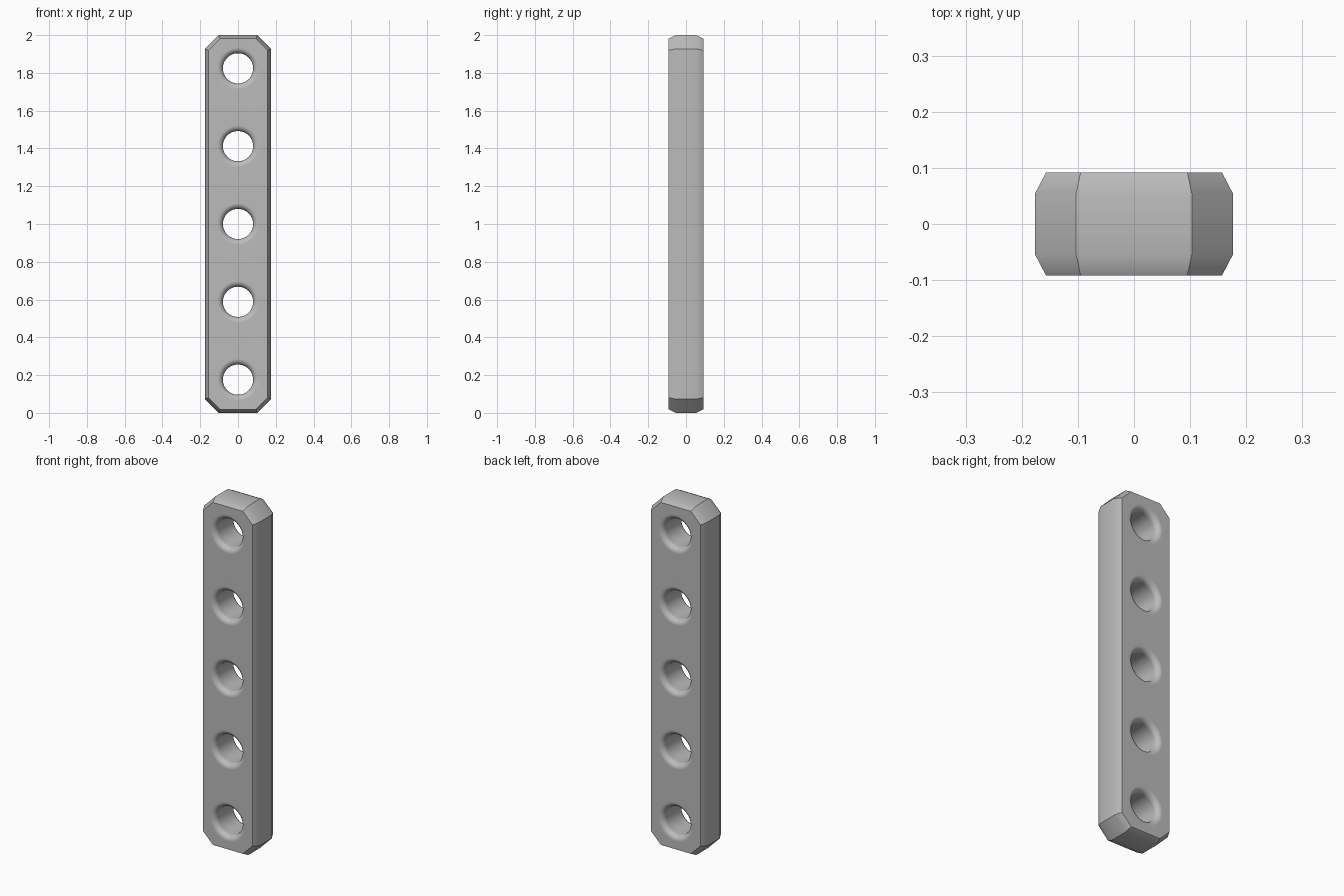
import bpy, bmesh, math

cube = bpy.data.objects.get("Cube")
if cube:
    bpy.data.objects.remove(cube)

HALF_W, HALF_D, SIDE_D = 0.176, 0.0915, 0.055
CORNER, INSET = 0.073, 0.019
HOLE_R, FLARE, SPACING, SEGS = 0.08, 0.03, 0.412, 48

bm = bmesh.new()


def ring(points, y):
    return [bm.verts.new((x, y, z)) for x, z in points]


def bridge(rings):
    for a, b in zip(rings, rings[1:]):
        for i in range(len(a)):
            j = (i + 1) % len(a)
            bm.faces.new((a[i], a[j], b[j], b[i]))


def octagon(inset):
    # Rectangle with cut corners, offset evenly inward
    w, h = HALF_W - inset, 1 - inset
    c = CORNER - inset * (1 - math.tan(math.pi / 8))
    quarter = [(w, h - c), (w - c, h)]
    right = [(x, -z) for x, z in reversed(quarter)] + quarter
    return [(x, 1 + z) for x, z in right + [(-x, -z) for x, z in right]]


def circle(r, zc):
    angles = [2 * math.pi * i / SEGS for i in range(SEGS)]
    return [(r * math.cos(a), zc + r * math.sin(a)) for a in angles]


# Outer walls with beveled front and back rims
walls = [ring(octagon(i), y) for i, y in
         ((INSET, -HALF_D), (0, -SIDE_D), (0, SIDE_D), (INSET, HALF_D))]
bridge(walls)
front, back = [walls[0]], [walls[-1]]

# Through holes with rounded mouths on both faces
arc = [i * math.pi / 12 for i in range(7)]
profile = [(HOLE_R + FLARE * (1 - math.sin(a)),
            -HALF_D + FLARE * (1 - math.cos(a))) for a in arc]
profile += [(r, -y) for r, y in reversed(profile)]
for k in range(-2, 3):
    rings = [ring(circle(r, 1 + k * SPACING), y) for r, y in profile]
    bridge(rings)
    front.append(rings[0])
    back.append(rings[-1])

# Flat front and back faces around the holes
for loops, direction in ((front, -1), (back, 1)):
    edges = [bm.edges.get((l[i - 1], l[i])) for l in loops for i in range(len(l))]
    bmesh.ops.triangle_fill(bm, edges=edges, use_beauty=True, normal=(0, direction, 0))

bmesh.ops.recalc_face_normals(bm, faces=bm.faces)
mesh = bpy.data.meshes.new("perforated_bar")
bm.to_mesh(mesh)
bm.free()
bar = bpy.data.objects.new("perforated_bar", mesh)
bpy.context.collection.objects.link(bar)

# Plain grey finish
grey = bpy.data.materials.new("plain_grey")
grey.use_nodes = True
grey.diffuse_color = (0.5, 0.5, 0.5, 1)
grey.node_tree.nodes["Principled BSDF"].inputs["Base Color"].default_value = (0.5, 0.5, 0.5, 1)
mesh.materials.append(grey)

# Smooth side bevels and hole mouths, crisp rims and corners
bpy.context.view_layer.objects.active = bar
bar.select_set(True)
bpy.ops.object.shade_smooth_by_angle(angle=math.radians(35))
weighted = bar.modifiers.new("even_normals", "WEIGHTED_NORMAL")
weighted.keep_sharp = True
